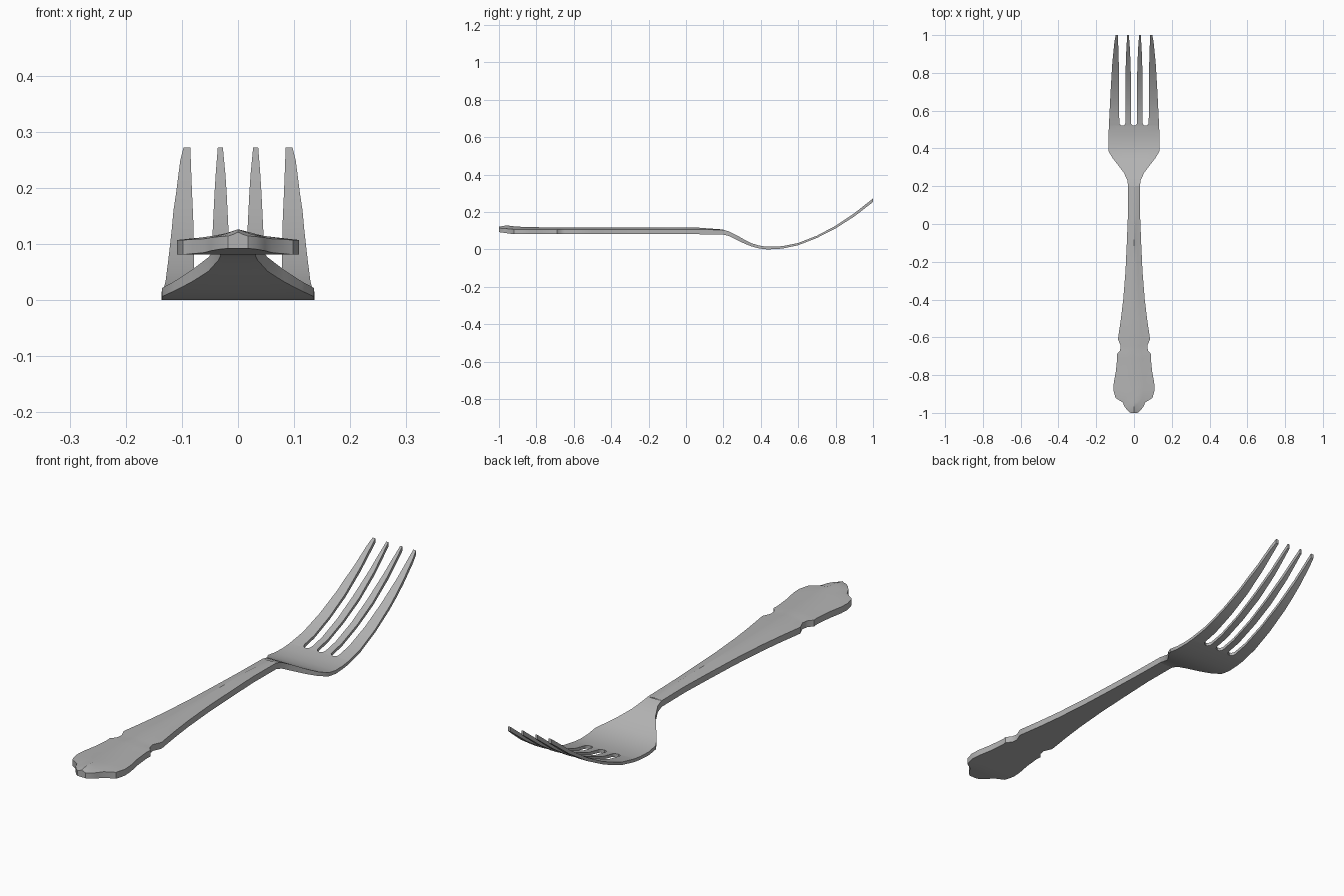
import bpy
import bmesh

cube = bpy.data.objects.get("Cube")
if cube:
    bpy.data.objects.remove(cube, do_unlink=True)

steel = bpy.data.materials.new("brushed steel grey")
steel.use_nodes = True
colour = (0.45, 0.45, 0.45, 1)
steel.diffuse_color = colour
steel.node_tree.nodes["Principled BSDF"].inputs["Base Color"].default_value = colour


def lerp(table, y):
    """Read a value from a list of (y, value) pairs."""
    for (a, va), (b, vb) in zip(table, table[1:]):
        if y <= b:
            return va + (vb - va) * max(0, y - a) / (b - a)
    return table[-1][1]


def loft(bm, rows, start_cap, end_cap):
    """Skin rows of (x, y, bottom, top) columns into a closed strip."""
    rings = []
    for row in rows:
        ring = [bm.verts.new((x, y, top)) for x, y, low, top in row]
        ring += [bm.verts.new((x, y, low)) for x, y, low, top in reversed(row)]
        rings.append(ring)
    for a, b in zip(rings, rings[1:]):
        for i in range(len(a)):
            j = (i + 1) % len(a)
            bm.faces.new((a[i], a[j], b[j], b[i]))
    if start_cap:
        bm.faces.new(rings[0])
    if end_cap:
        bm.faces.new(rings[-1])


def finish(bm, name):
    bmesh.ops.remove_doubles(bm, verts=bm.verts, dist=0.0004)
    bmesh.ops.recalc_face_normals(bm, faces=bm.faces)
    mesh = bpy.data.meshes.new(name)
    bm.to_mesh(mesh)
    bm.free()
    mesh.materials.append(steel)
    obj = bpy.data.objects.new(name, mesh)
    bpy.context.collection.objects.link(obj)
    bpy.ops.object.select_all(action="DESELECT")
    obj.select_set(True)
    bpy.context.view_layer.objects.active = obj
    bpy.ops.object.shade_smooth_by_angle(angle=0.6)


SLOT = 0.0615                      # centre of each side slot
COLUMNS = (-1, -0.46, 0, 0.46, 1)  # columns as fractions of the half width

# Handle: scalloped outline with a soft ridge along the top
outline = [(-1, .018), (-.99, .032), (-.97, .048), (-.945, .06), (-.92, .098),
           (-.88, .109), (-.84, .107), (-.78, .096), (-.71, .089), (-.69, .091),
           (-.67, .074), (-.645, .07), (-.61, .085), (-.5, .069), (-.4, .057),
           (-.25, .045), (-.1, .038), (.05, .032), (.2, .031)]
ridge = [(-1, .121), (-.96, .128), (-.9, .121), (-.8, .118), (.1, .117), (.2, .106)]
rim = [(-1, .114), (-.92, .107), (.1, .106), (.2, .104)]
under = [(-1, .092), (-.92, .081), (.1, .081), (.2, .079)]
rows = []
for y, w in outline:
    row = []
    for t in COLUMNS:
        crown = (1 - abs(t)) ** 1.3
        top = lerp(rim, y) + (lerp(ridge, y) - lerp(rim, y)) * crown
        row.append((w * t, y, lerp(under, y), top))
    rows.append(row)
bm = bmesh.new()
loft(bm, rows, True, False)
finish(bm, "handle")

# Head: curved side profile shared by the shoulder and the tines
top_curve = [(.2, .104), (.23, .096), (.27, .076), (.31, .053), (.35, .033),
             (.39, .02), (.43, .014), (.48, .014), (.52, .018), (.6, .034),
             (.7, .073), (.8, .126), (.9, .193), (1, .272)]
low_curve = [(.2, .079), (.23, .071), (.27, .051), (.31, .032), (.35, .016),
             (.39, .005), (.43, 0), (.48, .001), (.52, .005), (.6, .022),
             (.7, .061), (.8, .112), (.9, .176), (1, .253)]
head_width = [(.2, .031), (.23, .035), (.27, .053), (.31, .083), (.35, .114),
              (.385, .135), (.43, .136), (.52, .133), (.7, .124), (.85, .115),
              (.97, .103), (1, .097)]


def point(x, y):
    return (x, y, lerp(low_curve, y), lerp(top_curve, y))


bm = bmesh.new()
shoulder = [.2, .23, .27, .31, .35, .385, .43, .48, .52]
rows = []
for y in shoulder:
    w = lerp(head_width, y)
    inner = SLOT * w / lerp(head_width, .52)
    rows.append([point(x, y) for x in (-w, -inner, 0, inner, w)])
loft(bm, rows, False, False)

# Tines: edges meet at the slot centres, giving each slot a rounded root
inner_low = [(.52, 0), (.523, .009), (.529, .015), (.537, .017), (.8, .017), (.92, .021), (1, .027)]
inner_high = [(.52, SLOT), (.523, .053), (.529, .047), (.537, .045), (.8, .045), (.92, .041), (1, .036)]
outer_low = [(.52, SLOT), (.523, .07), (.529, .076), (.537, .078), (.8, .079), (1, .085)]
steps = [.52, .523, .529, .537, .6, .65, .7, .75, .8, .85, .9, .94, .97, 1]
for side in (-1, 1):
    for low, high in ((inner_low, inner_high), (outer_low, head_width)):
        rows = [[point(side * lerp(low, y), y), point(side * lerp(high, y), y)] for y in steps]
        loft(bm, rows, False, True)
finish(bm, "head_with_tines")
